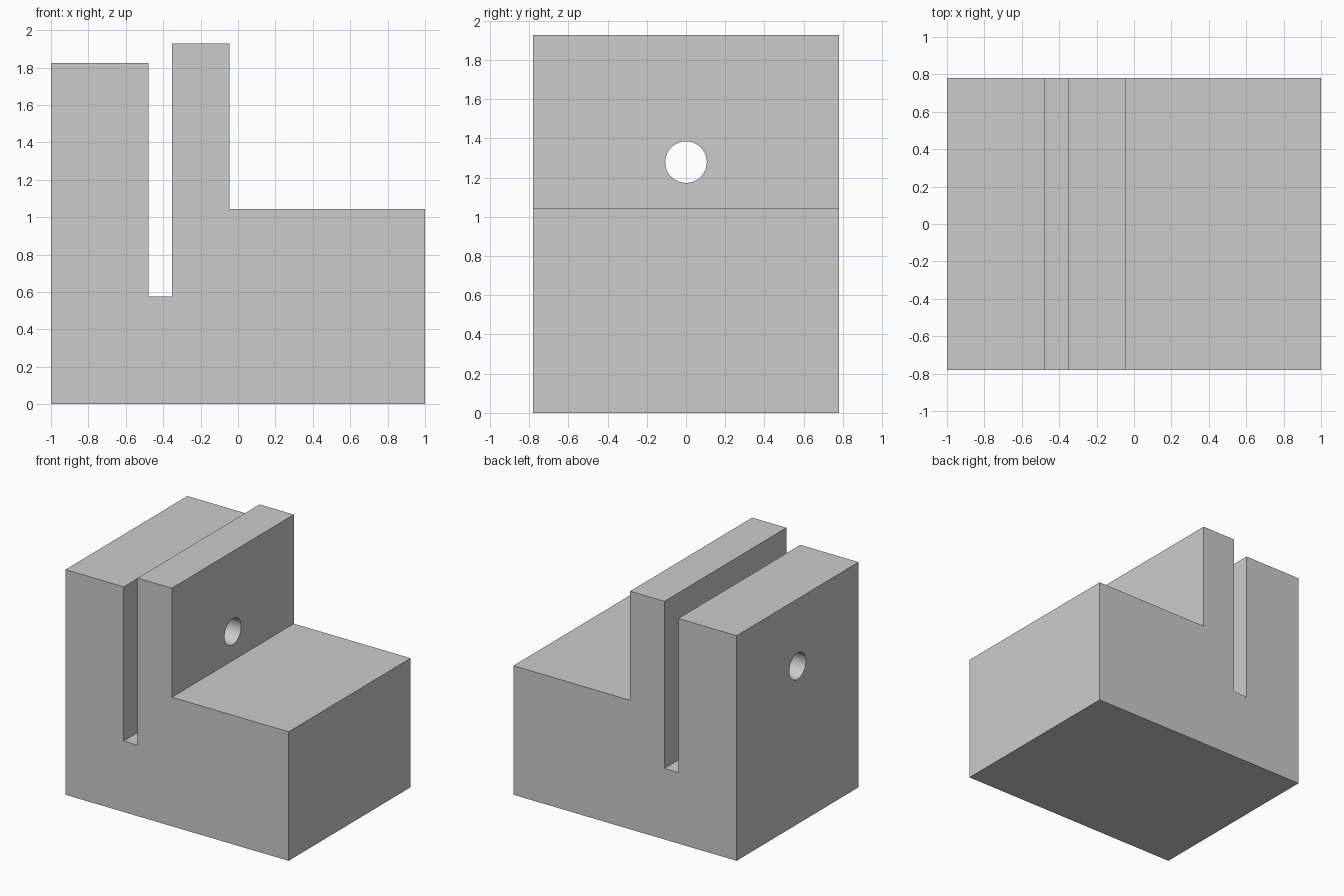
import bpy, bmesh, math
from mathutils import Vector

cube = bpy.data.objects.get("Cube")
if cube:
    bpy.data.objects.remove(cube, do_unlink=True)

HALF_DEPTH = 0.78

grey = bpy.data.materials.new("light grey")
grey.use_nodes = True
colour = (0.6, 0.6, 0.6, 1)
grey.diffuse_color = colour
grey.node_tree.nodes["Principled BSDF"].inputs["Base Color"].default_value = colour

# Slotted step block: side profile extruded front to back
profile = [(-1, 0), (1, 0), (1, 1.045), (-0.046, 1.045), (-0.046, 1.928),
           (-0.353, 1.928), (-0.353, 0.575), (-0.478, 0.575),
           (-0.478, 1.823), (-1, 1.823)]
bm = bmesh.new()
front = bm.faces.new([bm.verts.new((x, -HALF_DEPTH, z)) for x, z in profile])
back = bmesh.ops.extrude_face_region(bm, geom=[front])["geom"]
bmesh.ops.translate(bm, vec=Vector((0, 2 * HALF_DEPTH, 0)),
                    verts=[v for v in back if isinstance(v, bmesh.types.BMVert)])
bmesh.ops.recalc_face_normals(bm, faces=bm.faces)
mesh = bpy.data.meshes.new("slotted_block")
bm.to_mesh(mesh)
bm.free()
mesh.materials.append(grey)
block = bpy.data.objects.new("slotted_block", mesh)
bpy.context.collection.objects.link(block)

# Round cross hole through both upright walls
bpy.ops.mesh.primitive_cylinder_add(vertices=64, radius=0.106, depth=1.6,
                                    location=(-0.6, 0, 1.279),
                                    rotation=(0, math.pi / 2, 0))
cutter = bpy.context.object
cutter.name = "hole_cutter"
cutter.data.materials.append(grey)
cutter.hide_render = True

bpy.ops.object.select_all(action='DESELECT')
block.select_set(True)
bpy.context.view_layer.objects.active = block
hole = block.modifiers.new("cross_hole", 'BOOLEAN')
hole.operation = 'DIFFERENCE'
hole.solver = 'EXACT'
hole.object = cutter
bpy.ops.object.modifier_apply(modifier=hole.name)
bpy.data.objects.remove(cutter, do_unlink=True)

# Smooth hole wall with crisp block edges
bpy.ops.object.shade_smooth_by_angle(angle=math.radians(30))
